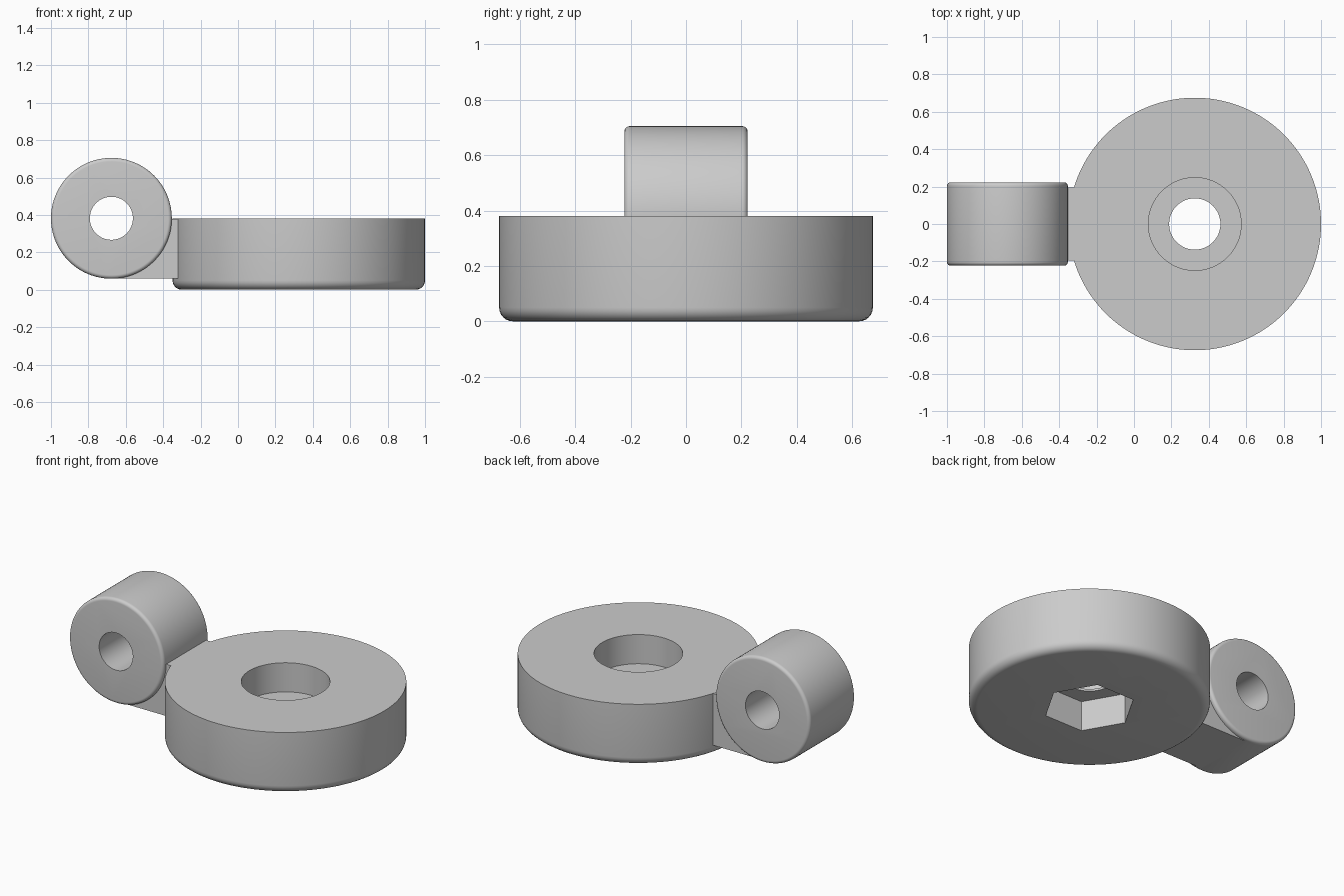
import bpy
from math import pi, sin, cos

if "Cube" in bpy.data.objects:
    bpy.data.objects.remove(bpy.data.objects["Cube"])

HUB_X, HUB_R, HUB_H = 0.325, 0.675, 0.38
BOSS_X, BOSS_Z, BOSS_R, BOSS_HALF = -0.677, 0.382, 0.323, 0.223


def arc(cx, cz, r, start, end, steps=6):
    """Points (radius, height) along a fillet arc."""
    angles = [start + (end - start) * i / steps for i in range(steps + 1)]
    return [(cx + r * cos(a), cz + r * sin(a)) for a in angles]


def lathe(name, profile, segments=128):
    """Closed solid of revolution about local z, profile from bottom to top."""
    verts = [(r * cos(2 * pi * s / segments), r * sin(2 * pi * s / segments), z)
             for r, z in profile for s in range(segments)]
    faces = []
    for i in range(len(profile) - 1):
        for s in range(segments):
            t = (s + 1) % segments
            a, b = i * segments, (i + 1) * segments
            faces.append((a + s, a + t, b + t, b + s))
    faces.append(tuple(reversed(range(segments))))
    faces.append(tuple(range((len(profile) - 1) * segments, len(verts))))
    mesh = bpy.data.meshes.new(name)
    mesh.from_pydata(verts, [], faces)
    obj = bpy.data.objects.new(name, mesh)
    bpy.context.collection.objects.link(obj)
    return obj


def combine(body, tool, operation):
    """Apply a boolean and remove the used tool."""
    mod = body.modifiers.new(operation.lower(), 'BOOLEAN')
    mod.operation, mod.object, mod.solver = operation, tool, 'EXACT'
    bpy.ops.object.select_all(action='DESELECT')
    bpy.context.view_layer.objects.active = body
    body.select_set(True)
    bpy.ops.object.modifier_apply(modifier=mod.name)
    bpy.data.objects.remove(tool, do_unlink=True)


def cutter(name, radius, z0, z1, segments=96):
    obj = lathe(name, [(radius, z0), (radius, z1)], segments)
    obj.location.x = HUB_X
    obj.hide_render = True
    return obj


# Round hub with a filleted bottom edge
f = 0.05
body = lathe("hinged_knob_body",
             arc(HUB_R - f, f, f, -pi / 2, 0) + [(HUB_R, HUB_H)])
body.location.x = HUB_X

# Web joining the hub and the hinge barrel
bpy.ops.mesh.primitive_cube_add(size=1, location=(-0.43, 0, 0.2195))
web = bpy.context.object
web.name = "web"
web.scale = (0.46, 0.39, 0.319)
combine(body, web, 'UNION')

# Hinge barrel, rounded at both ends, lying along y
f = 0.02
barrel = lathe("hinge_barrel",
               arc(BOSS_R - f, f - BOSS_HALF, f, -pi / 2, 0)
               + arc(BOSS_R - f, BOSS_HALF - f, f, 0, pi / 2))
barrel.location = (BOSS_X, 0, BOSS_Z)
barrel.rotation_euler.x = pi / 2
combine(body, barrel, 'UNION')

# Pin hole through the barrel
pin = cutter("pin_hole", 0.115, -0.5, 0.5)
pin.location = (BOSS_X, 0, BOSS_Z)
pin.rotation_euler.x = pi / 2
combine(body, pin, 'DIFFERENCE')

# Counterbore from above, hex nut pocket from below, bolt hole through
combine(body, cutter("counterbore", 0.248, 0.2, 0.6), 'DIFFERENCE')
combine(body, cutter("nut_pocket", 0.26, -0.2, 0.187, 6), 'DIFFERENCE')
combine(body, cutter("bolt_hole", 0.137, -0.2, 0.6), 'DIFFERENCE')

bpy.ops.object.shade_smooth_by_angle(angle=pi / 6)
